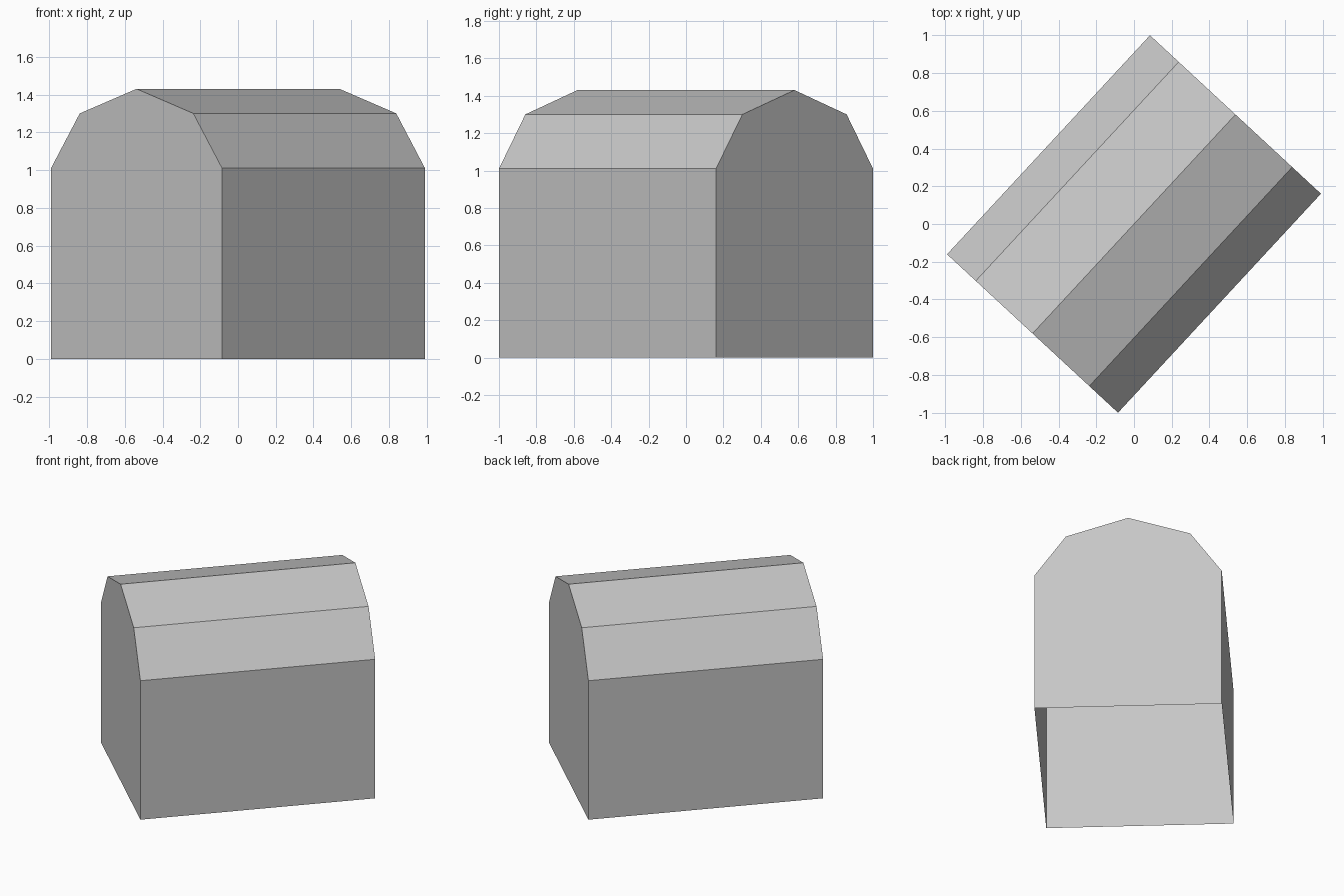
import bpy
import math
from mathutils import Matrix

# Remove the default cube
cube = bpy.data.objects.get("Cube")
if cube:
    bpy.data.objects.remove(cube, do_unlink=True)

# Plain grey
grey = bpy.data.materials.new("plain grey")
grey.use_nodes = True
colour = (0.57, 0.57, 0.57, 1)
grey.diffuse_color = colour
grey.node_tree.nodes["Principled BSDF"].inputs["Base Color"].default_value = colour

# Half the length, the turn of the building, and half of the barn cross-section
HALF_LENGTH = 0.791
TURN = Matrix.Rotation(math.radians(47.18), 4, "Z")
half = [(0.6175, 0), (0.6175, 1.01), (0.41, 1.30)]
profile = half + [(0, 1.43)] + [(-y, z) for y, z in reversed(half)]


def add_part(name, verts, faces):
    mesh = bpy.data.meshes.new(name)
    mesh.from_pydata(verts, [], faces)
    mesh.materials.append(grey)
    mesh.transform(TURN)
    mesh.update()
    obj = bpy.data.objects.new(name, mesh)
    bpy.context.collection.objects.link(obj)


def add_strip(name, points):
    """Run an open piece of the cross-section along the length."""
    verts = [(x, y, z) for y, z in points for x in (-HALF_LENGTH, HALF_LENGTH)]
    faces = [(i, i + 1, i + 3, i + 2) for i in range(0, len(verts) - 2, 2)]
    add_part(name, verts, [f[::-1] for f in faces])


# Side walls and the four-sided roof; the underside stays open
add_strip("left_wall", profile[:2])
add_strip("roof", profile[1:-1])
add_strip("right_wall", profile[-2:])

# Gable ends
for name, x in (("front_gable", -HALF_LENGTH), ("back_gable", HALF_LENGTH)):
    outline = profile if x > 0 else profile[::-1]
    add_part(name, [(x, y, z) for y, z in outline], [tuple(range(len(outline)))])

# Face every part outwards from the middle of the building
for name in ("left_wall", "roof", "right_wall", "front_gable", "back_gable"):
    mesh = bpy.data.objects[name].data
    face = mesh.polygons[0]
    outward = face.center.copy()
    outward.z -= 0.5
    if face.normal.dot(outward) < 0:
        mesh.flip_normals()
